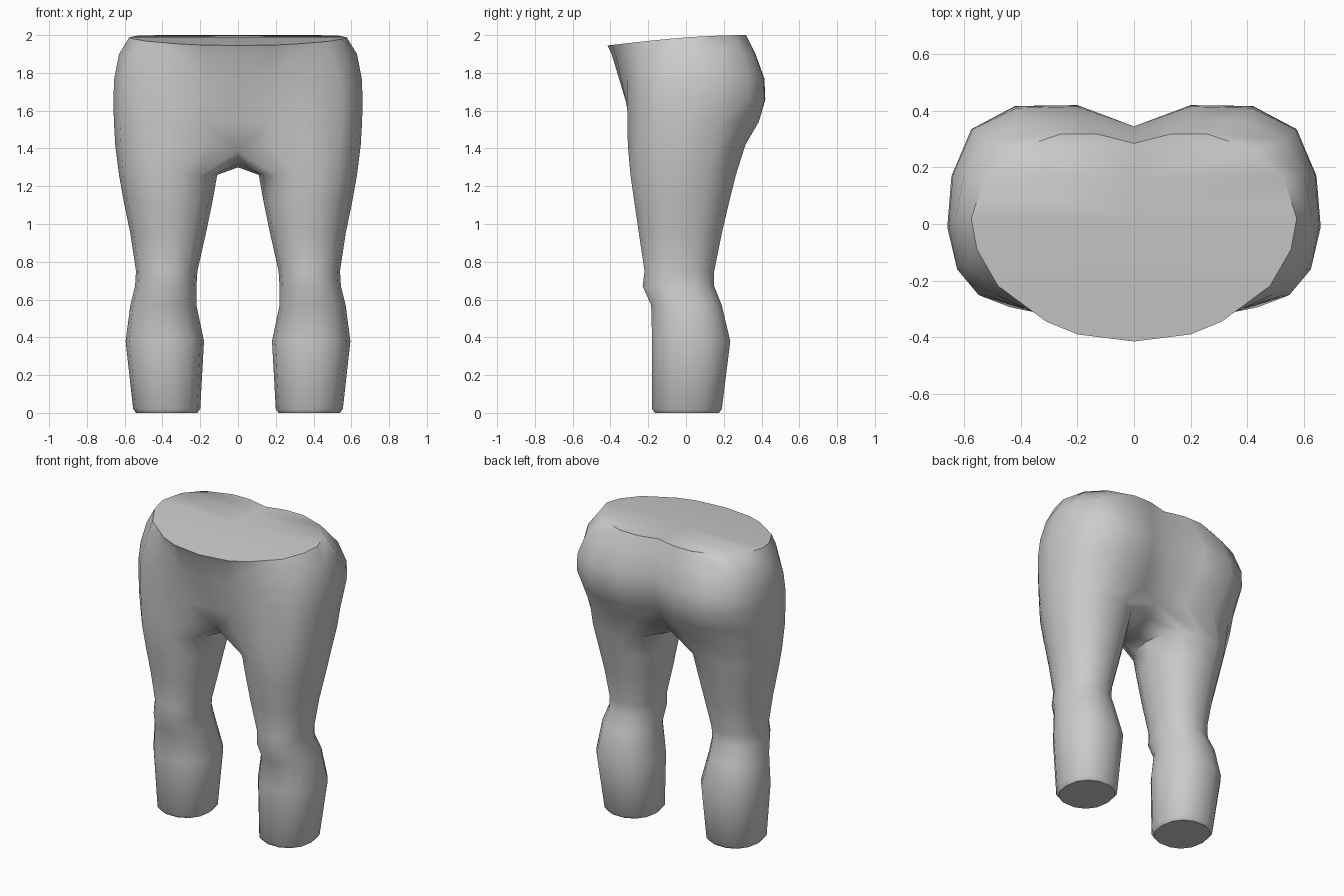
import bpy, bmesh, math

if "Cube" in bpy.data.objects:
    bpy.data.objects.remove(bpy.data.objects["Cube"])

# Hip outlines of one half, from front centre round the outside to back centre
HIPS = [
    (1.42, [(0, -.24), (.17, -.28), (.37, -.308), (.54, -.255), (.62, -.16), (.65, -.01),
            (.625, .16), (.53, .26), (.36, .315), (.16, .285), (0, .22)]),
    (1.54, [(0, -.285), (.17, -.30), (.36, -.31), (.55, -.25), (.625, -.16), (.657, -.01),
            (.64, .17), (.55, .30), (.39, .385), (.18, .37), (0, .30)]),
    (1.66, [(0, -.322), (.17, -.32), (.35, -.312), (.55, -.25), (.625, -.16), (.66, -.01),
            (.645, .17), (.575, .335), (.42, .417), (.20, .42), (0, .34)]),
    (1.77, [(0, -.355), (.17, -.345), (.34, -.313), (.53, -.25), (.61, -.16), (.655, 0),
            (.64, .175), (.57, .335), (.415, .41), (.20, .415), (0, .345)]),
    (1.90, [(0, -.394), (.18, -.373), (.33, -.323), (.49, -.25), (.58, -.14), (.63, .02),
            (.60, .18), (.53, .30), (.39, .365), (.18, .368), (0, .32)]),
]
WAIST = [(0, -.415), (.20, -.39), (.31, -.345), (.48, -.22), (.555, -.09), (.575, .02),
         (.53, .16), (.43, .26), (.26, .318), (.13, .318), (0, .285)]
# Leg sections: z, inner x, outer x, front y, back y
LEGS = [
    (0.0, .215, .54, -.165, .175), (.02, .20, .555, -.18, .19),
    (.38, .18, .595, -.18, .235), (.57, .22, .57, -.185, .19),
    (.67, .22, .545, -.23, .15), (.75, .215, .54, -.22, .15),
    (.95, .17, .57, -.25, .19), (1.12, .135, .605, -.275, .23),
    (1.26, .11, .63, -.295, .265),
]
# Points under the crotch, back to front, on the centre plane
CROTCH = [(0, .12, 1.32), (0, 0, 1.30), (0, -.12, 1.32)]
N = 14


def waist_z(y):
    """Height of the sloping waist cut."""
    return 1.945 + .055 * math.sin((y + .415) / .733 * math.pi / 2)


def squared(v):
    """Push a circle coordinate towards a rounded square."""
    return math.copysign(abs(v) ** .9, v) if abs(v) > 1e-6 else 0


def leg_ring(z, x0, x1, y0, y1):
    pts = []
    for i in range(N):
        a = (i - 5) * 2 * math.pi / N
        pts.append(((x0 + x1) / 2 + (x1 - x0) / 2 * squared(math.cos(a)),
                    (y0 + y1) / 2 + (y1 - y0) / 2 * squared(math.sin(a)) * 1.02, z))
    return pts


bm = bmesh.new()


def add_ring(pts):
    return [bm.verts.new(p) for p in pts]


def bridge(a, b, count):
    for i in range(count):
        j = (i + 1) % len(a)
        bm.faces.new((a[i], a[j], b[j], b[i]))


# Leg from sole to crotch
rings = [add_ring(leg_ring(*s)) for s in LEGS]
bm.faces.new(rings[0][::-1])
hips = [[(x, y, z) for x, y in pts] for z, pts in HIPS]
hips.append([(x, y, waist_z(y)) for x, y in WAIST])
hips[0][0] = (0, -.23, 1.385)
hips[0][-1] = (0, .21, 1.385)
rings.append(add_ring(hips[0] + CROTCH))
for a, b in zip(rings, rings[1:]):
    bridge(a, b, N)

# Hips from crotch to waist
lower = rings[-1][:11]
for pts in hips[1:]:
    upper = add_ring(pts)
    bridge(lower, upper, 10)
    lower = upper

# Waist cap, in strips across to the centre line, keeping the notch at the back
centre = [lower[0]] + [bm.verts.new((0, v.co.y, v.co.z)) for v in lower[1:8]]
bm.faces.new((centre[0], lower[1], centre[1]))
for i in range(1, 7):
    bm.faces.new((centre[i], lower[i], lower[i + 1], centre[i + 1]))
bm.faces.new((centre[7], lower[7], lower[10]))
bm.faces.new((lower[7], lower[9], lower[10]))
bm.faces.new((lower[7], lower[8], lower[9]))

# Second half by mirroring, welded on the centre plane
geom = bm.verts[:] + bm.edges[:] + bm.faces[:]
bmesh.ops.mirror(bm, geom=geom, axis='X', merge_dist=.0005)
bmesh.ops.remove_doubles(bm, verts=bm.verts, dist=.0005)
bmesh.ops.recalc_face_normals(bm, faces=bm.faces)

mesh = bpy.data.meshes.new("trousers")
bm.to_mesh(mesh)
bm.free()
trousers = bpy.data.objects.new("trousers", mesh)
bpy.context.collection.objects.link(trousers)

grey = bpy.data.materials.new("plain grey")
grey.diffuse_color = (.6, .6, .6, 1)
grey.use_nodes = True
grey.node_tree.nodes["Principled BSDF"].inputs["Base Color"].default_value = grey.diffuse_color
mesh.materials.append(grey)

bpy.context.view_layer.objects.active = trousers
trousers.select_set(True)
bpy.ops.object.shade_smooth_by_angle(angle=math.radians(50))
